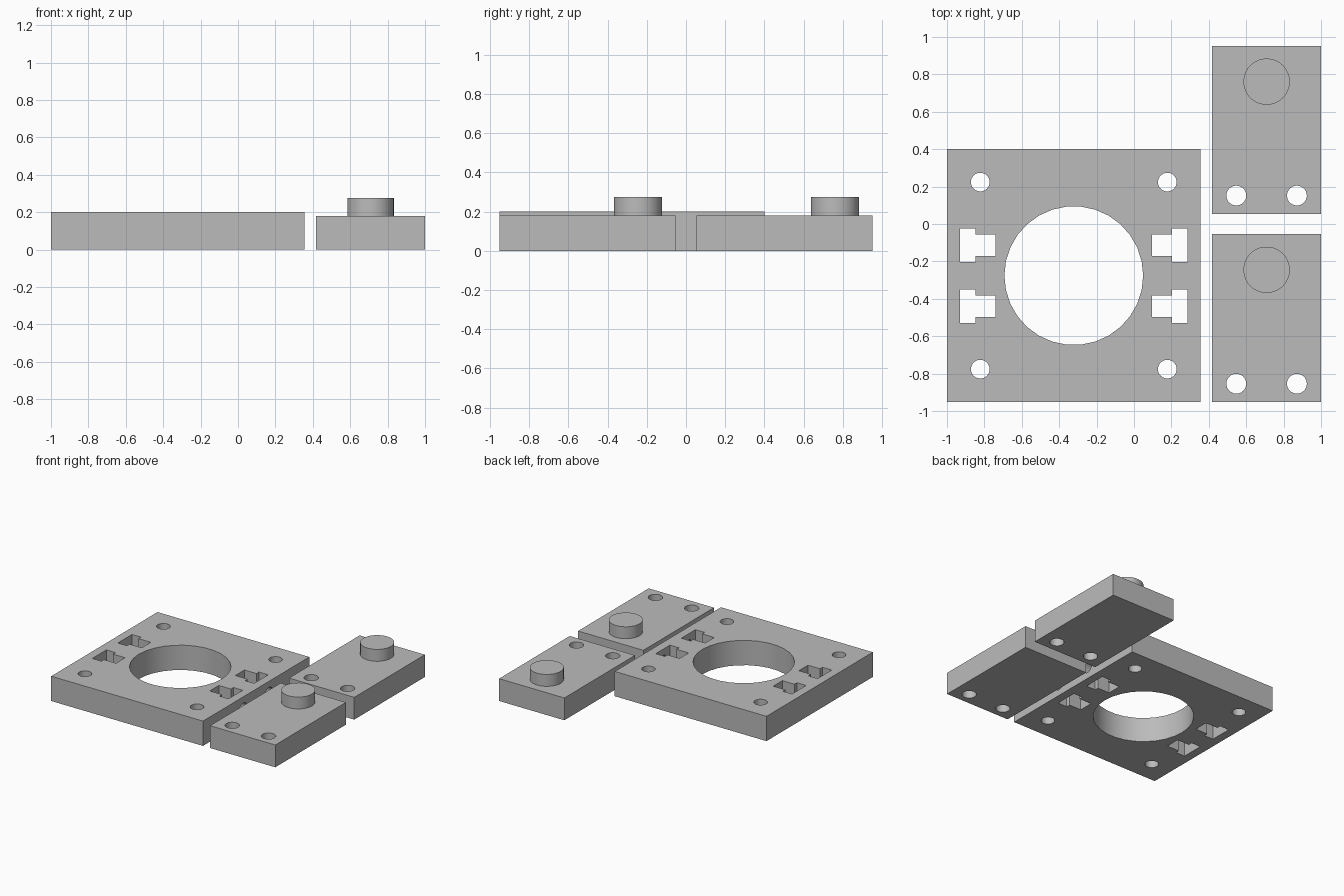
import bpy, bmesh
from math import cos, sin, tau
from mathutils import Matrix

if "Cube" in bpy.data.objects:
    bpy.data.objects.remove(bpy.data.objects["Cube"])

grey = bpy.data.materials.new("plain grey")
grey.use_nodes = True
grey.diffuse_color = (0.5, 0.5, 0.5, 1)
grey.node_tree.nodes["Principled BSDF"].inputs["Base Color"].default_value = grey.diffuse_color


def prism(name, outline, z0, z1, turn=None):
    """Extrude a flat outline from z0 to z1, optionally transformed."""
    bm = bmesh.new()
    face = bm.faces.new([bm.verts.new((x, y, z0)) for x, y in outline])
    top = bmesh.ops.extrude_face_region(bm, geom=[face])["geom"]
    bmesh.ops.translate(bm, vec=(0, 0, z1 - z0),
                        verts=[v for v in top if isinstance(v, bmesh.types.BMVert)])
    if turn:
        bm.transform(turn)
    bmesh.ops.recalc_face_normals(bm, faces=bm.faces)
    mesh = bpy.data.meshes.new(name)
    bm.to_mesh(mesh)
    bm.free()
    mesh.materials.append(grey)
    ob = bpy.data.objects.new(name, mesh)
    bpy.context.collection.objects.link(ob)
    return ob


def rect(x, y, hx, hy):
    return [(x - hx, y - hy), (x + hx, y - hy), (x + hx, y + hy), (x - hx, y + hy)]


def circle(x, y, r, n=30):
    return [(x + r * cos(tau * i / n), y + r * sin(tau * i / n)) for i in range(n)]


def activate(ob):
    bpy.ops.object.select_all(action='DESELECT')
    ob.select_set(True)
    bpy.context.view_layer.objects.active = ob


def cut(ob, cutters):
    """Subtract each cutter and throw it away."""
    activate(ob)
    for c in cutters:
        mod = ob.modifiers.new("cut", 'BOOLEAN')
        mod.operation = 'DIFFERENCE'
        mod.solver = 'EXACT'
        mod.object = c
        bpy.ops.object.modifier_apply(modifier=mod.name)
        bpy.data.objects.remove(c)


def smooth(ob):
    activate(ob)
    bpy.ops.object.shade_smooth_by_angle()


# Square mounting plate with a big bore
CX, CY, HALF, THICK = -0.322, -0.276, 0.677, 0.2
plate = prism("mounting_plate", rect(CX, CY, HALF, HALF), 0, THICK)
cutters = [prism("centre_bore", circle(CX, CY, 0.371), -0.1, 0.3)]
for sx in (-1, 1):
    for sy in (-1, 1):
        # Corner screw hole
        cutters.append(prism("corner_hole", circle(CX + sx * 0.5, CY + sy * 0.5, 0.05), -0.1, 0.3))
        # T-shaped nut slot, wide end outward
        y = CY + sy * 0.163
        inner, step, outer = (CX + sx * d for d in (0.418, 0.526, 0.608))
        half = [(inner, 0.058), (step, 0.058), (step, 0.09), (outer, 0.09)]
        tee = [(x, y + h) for x, h in half] + [(x, y - h) for x, h in reversed(half)]
        cutters.append(prism("nut_slot", tee, -0.1, 0.3))
        # Side screw bore running in to the slot
        turn = Matrix.Translation((CX, y, THICK / 2)) @ Matrix.Rotation(sx * tau / 4, 4, 'Y')
        cutters.append(prism("side_bore", circle(0, 0, 0.05), 0.567, 0.8, turn))
cut(plate, cutters)
smooth(plate)

# Two matching blocks, each with a round peg and two screw holes
BX, TOP = 0.709, 0.18
for side, by in (("back", 0.503), ("front", -0.503)):
    block = prism(side + "_block", rect(BX, by, 0.291, 0.45), 0, TOP)
    cut(block, [prism("block_hole", circle(BX + s * 0.162, by - 0.351, 0.053), -0.1, 0.3)
                for s in (-1, 1)])
    smooth(block)
    smooth(prism(side + "_peg", circle(BX, by + 0.258, 0.124), TOP, 0.276))
